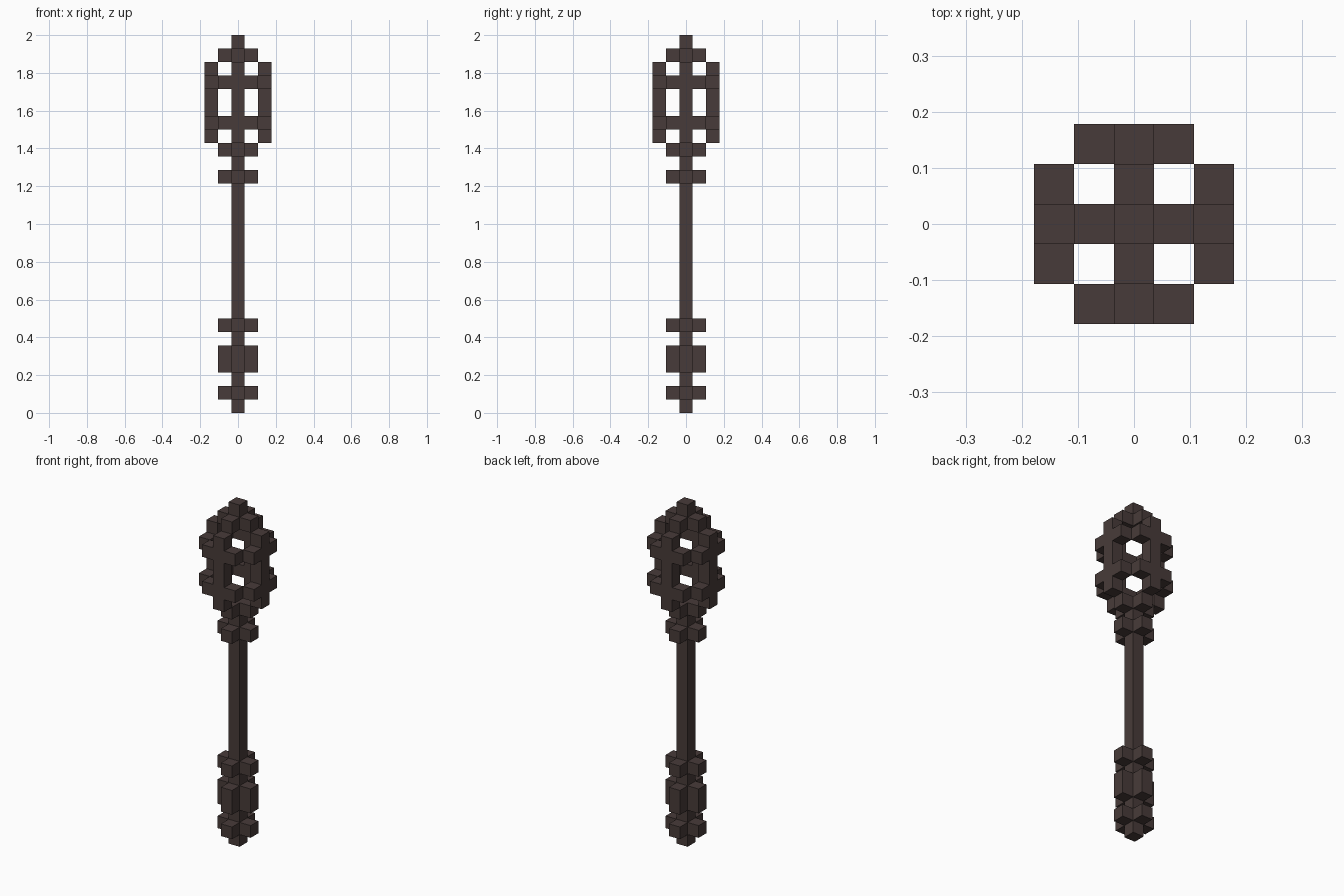
import bpy
import bmesh
from mathutils import Matrix, Vector

cube = bpy.data.objects.get("Cube")
if cube:
    bpy.data.objects.remove(cube, do_unlink=True)

U = 2 / 28  # edge of one block

iron = bpy.data.materials.new("dark_iron")
iron.use_nodes = True
colour = (0.064, 0.044, 0.041, 1)
iron.diffuse_color = colour
iron.node_tree.nodes["Principled BSDF"].inputs["Base Color"].default_value = colour


def add_part(name, boxes, turns=1):
    """Boxes are (x, y, bottom, top) in blocks, repeated by quarter turns."""
    bm = bmesh.new()
    for turn in range(turns):
        spin = Matrix.Rotation(turn * 1.5707963, 4, "Z")
        for x, y, low, high in boxes:
            place = Matrix.Translation(Vector((x, y, (low + high) / 2)) * U)
            size = Matrix.Diagonal((U, U, (high - low) * U, 1))
            bmesh.ops.create_cube(bm, size=1, matrix=spin @ place @ size)
    mesh = bpy.data.meshes.new(name)
    bm.to_mesh(mesh)
    bm.free()
    mesh.materials.append(iron)
    obj = bpy.data.objects.new(name, mesh)
    bpy.context.collection.objects.link(obj)
    return obj


# Central rod and the finial above the hollow head
add_part("shaft", [(0, 0, 0, 20)])
add_part("finial", [(0, 0, 26, 28)])

# Cross-shaped collars: four arms around the rod
collars = {
    "pommel_collar": (1, 2),
    "grip": (3, 5),
    "grip_collar": (6, 7),
    "neck_collar": (17, 18),
    "head_base": (19, 20),
    "head_crown": (26, 27),
}
for name, (low, high) in collars.items():
    add_part(name, [(1, 0, low, high)], turns=4)

# Hollow cage head: four posts tied by two rings
add_part("cage_posts", [(2, 0, 20, 26)], turns=4)
for name, low in (("lower_ring", 21), ("upper_ring", 24)):
    add_part(name, [(2, side, low, low + 1) for side in (-1, 1)], turns=4)
